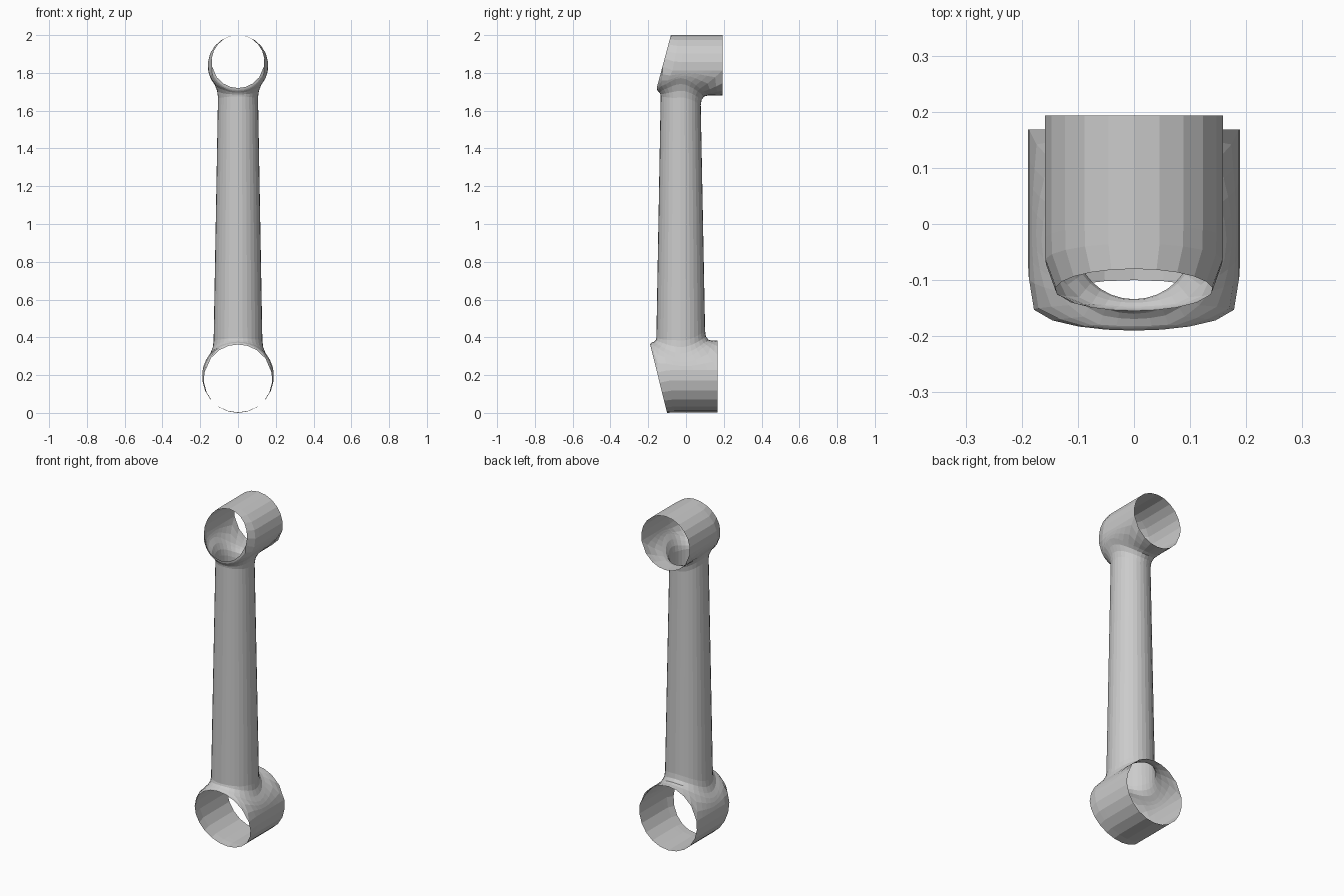
import bpy, bmesh
from math import sin, cos, tan, asin, pi, sqrt, radians
from mathutils import Vector

if "Cube" in bpy.data.objects:
    bpy.data.objects.remove(bpy.data.objects["Cube"])

N = 32                 # sides of the shaft
P = radians(80)        # half angle of the tube patch around the shaft
ANG = [2 * pi * i / N for i in range(N)]
CY = -0.028            # shaft axis in y


def make_object(name, grids):
    """Each grid is (rows of points, closed flag); all grids are welded together."""
    bm = bmesh.new()
    for rows, closed in grids:
        vs = [[bm.verts.new(p) for p in row] for row in rows]
        for r0, r1 in zip(vs, vs[1:]):
            n = len(r0)
            for i in range(n if closed else n - 1):
                j = (i + 1) % n
                bm.faces.new((r0[i], r0[j], r1[j], r1[i]))
    bmesh.ops.remove_doubles(bm, verts=bm.verts, dist=1e-5)
    bmesh.ops.recalc_face_normals(bm, faces=bm.faces)
    me = bpy.data.meshes.new(name)
    bm.to_mesh(me)
    bm.free()
    ob = bpy.data.objects.new(name, me)
    bpy.context.collection.objects.link(ob)
    return ob


def socket(name, d, R, c, rim_r, rim_c, rim_y, rim_amp, back, shaft_r, flare):
    """Open tube along y with a slanted front rim and a filleted hole for the
    shaft on its +z (d=1) or -z (d=-1) side. Returns the shaft's end ring."""
    def front(phi):
        return rim_y - rim_amp * cos(phi)

    def surf(phi, y):
        t = min(1, max(0, (y - front(phi)) / 0.07))
        k = sqrt(1 - (1 - t) ** 2)
        r = rim_r + (R - rim_r) * k
        z = rim_c + (c - rim_c) * k
        return Vector((r * sin(phi), y, z + d * r * cos(phi)))

    ends, mids, hole, rect = [], [], [], []
    for a in ANG:
        u, v = sin(a), cos(a)
        # hole outline on the tube
        phi = asin(flare * u / R)
        y = max(CY + flare * v, front(phi) + 0.008)
        hole.append((phi, y))
        # fillet from shaft to hole
        q = surf(asin(shaft_r * u / R), CY + shaft_r * v)
        ctrl = Vector((shaft_r * u, CY + shaft_r * v, q.z))
        lift = 0.05 if v > -0.3 else 0.05 - 0.035 * (-v - 0.3) / 0.7
        end = ctrl + Vector((0, 0, d * lift))
        ends.append(end)
        tip = surf(phi, y)
        mids.append([end * (1 - t) ** 2 + ctrl * 2 * t * (1 - t) + tip * t * t
                     for t in (0.35, 0.7)])
        # rectangular border of the patch
        m = max(abs(u), abs(v))
        phi = P * u / m
        f = front(phi)
        rect.append((phi, f + (back - f) * (v / m + 1) / 2))
    rows = [ends, [m[0] for m in mids], [m[1] for m in mids]]
    for t in (0, 0.33, 0.67, 1):
        rows.append([surf(h[0] + (r[0] - h[0]) * t, h[1] + (r[1] - h[1]) * t)
                     for h, r in zip(hole, rect)])

    # remaining wall of the tube
    wall = []
    steps = 12
    for i in range(steps + 1):
        phi = P + (2 * pi - 2 * P) * i / steps
        f = front(phi)
        wall.append([surf(phi, f + (back - f) * (tan(pi / 4 * j / (N // 8)) + 1) / 2)
                     for j in range(-(N // 8), N // 8 + 1)])
    make_object(name, [(rows, True), (wall, False)])
    return ends


# Large lower and small upper open sockets
low = socket("lower_socket", 1, 0.19, 0.193, 0.181, 0.181, -0.145, 0.045,
             0.168, 0.129, 0.165)
top = socket("upper_socket", -1, 0.16, 1.84, 0.14, 1.86, -0.1175, 0.0375,
             0.193, 0.106, 0.145)

# Hollow tapered shaft between them
make_object("shaft", [([low, top], True)])
